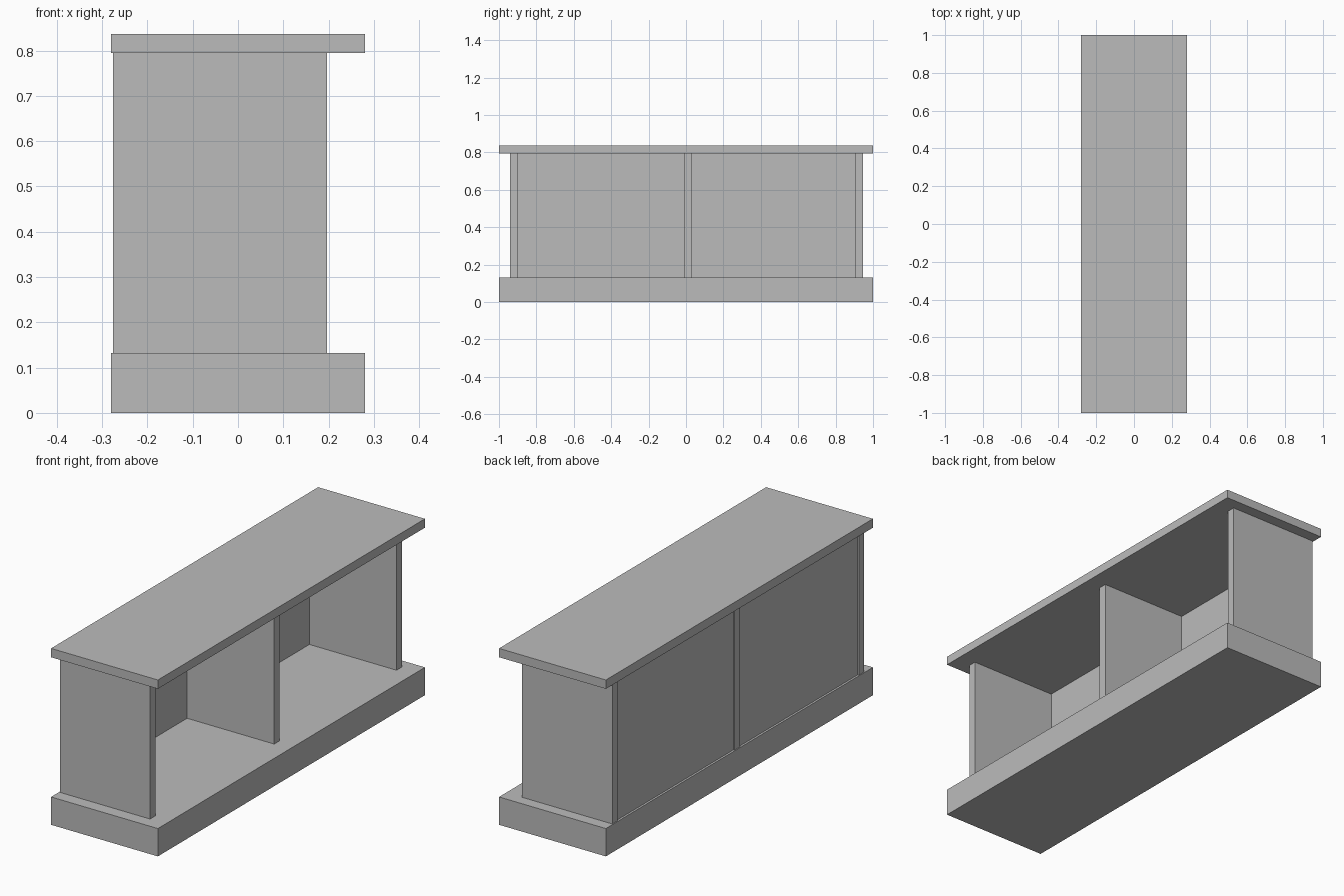
import bpy

default = bpy.data.objects.get("Cube")
if default:
    bpy.data.objects.remove(default, do_unlink=True)

# One plain grey finish
grey = bpy.data.materials.new("plain grey")
grey.use_nodes = True
colour = (0.5, 0.5, 0.5, 1)
grey.diffuse_color = colour
grey.node_tree.nodes["Principled BSDF"].inputs["Base Color"].default_value = colour


def board(name, x, y, z):
    """Flat-faced board spanning the given (low, high) ranges."""
    spans = (x, y, z)
    bpy.ops.mesh.primitive_cube_add(size=1, location=[(a + b) / 2 for a, b in spans])
    obj = bpy.context.object
    obj.name = name
    obj.scale = [b - a for a, b in spans]
    bpy.ops.object.transform_apply(location=False, rotation=False, scale=True)
    obj.data.materials.append(grey)
    return obj


WIDTH = (-0.28, 0.28)
LENGTH = (-1, 1)
INNER = (0.132, 0.794)
DEPTH = (-0.276, 0.197)

# Plinth and top
board("base", WIDTH, LENGTH, (0, INNER[0]))
board("top", WIDTH, LENGTH, (INNER[1], 0.836))

# Three uprights, open on the +x side
uprights = {"front_end_panel": -0.94, "middle_divider": -0.01, "back_end_panel": 0.906}
for name, y in uprights.items():
    board(name, DEPTH, (y, y + 0.04), INNER)

# Thin rear panels set between the uprights
board("rear_panel_front", (-0.27, -0.26), (-0.90, -0.01), INNER)
board("rear_panel_back", (-0.27, -0.26), (0.03, 0.906), INNER)
